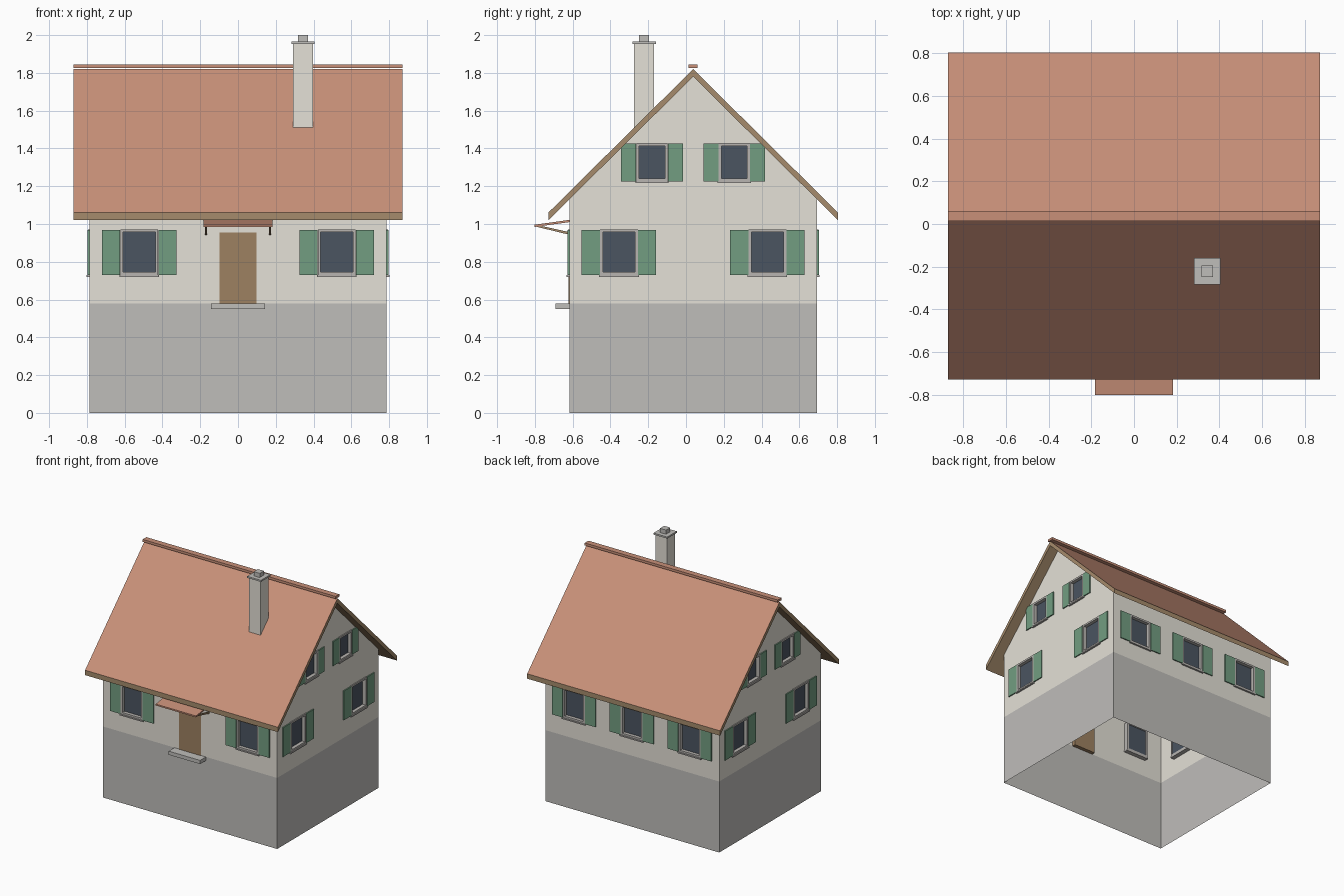
import bpy, bmesh
from math import pi
from mathutils import Matrix, Vector

if "Cube" in bpy.data.objects:
    bpy.data.objects.remove(bpy.data.objects["Cube"])

YC = 0.038                 # ridge line position
HX, HY = 0.786, 0.655      # wall half sizes
PLINTH = 0.58


def material(name, r, g, b):
    m = bpy.data.materials.new(name)
    m.diffuse_color = (r, g, b, 1)
    m.use_nodes = True
    m.node_tree.nodes["Principled BSDF"].inputs["Base Color"].default_value = m.diffuse_color
    return m


PLASTER = material("plaster", 0.78, 0.75, 0.68)
STONE = material("stone", 0.52, 0.51, 0.49)
TILE = material("tile", 0.58, 0.28, 0.19)
WOOD = material("wood", 0.38, 0.26, 0.15)
DOOR = material("door_wood", 0.34, 0.22, 0.12)
GREEN = material("green_paint", 0.17, 0.34, 0.22)
GLASS = material("glass", 0.07, 0.09, 0.12)
FRAME = material("frame_paint", 0.48, 0.46, 0.44)


def finish(name, bm, *mats):
    me = bpy.data.meshes.new(name)
    bm.to_mesh(me)
    bm.free()
    for m in mats:
        me.materials.append(m)
    ob = bpy.data.objects.new(name, me)
    bpy.context.collection.objects.link(ob)
    return ob


def boxes(name, mat, spans, M=Matrix()):
    """One object made of boxes, each (x0, x1, y0, y1, z0, z1)."""
    bm = bmesh.new()
    for x0, x1, y0, y1, z0, z1 in spans:
        T = Matrix.Translation(((x0 + x1) / 2, (y0 + y1) / 2, (z0 + z1) / 2))
        S = Matrix.Diagonal((x1 - x0, y1 - y0, z1 - z0, 1))
        bmesh.ops.create_cube(bm, size=1, matrix=M @ T @ S)
    return finish(name, bm, mat)


def prism(name, profile, x0, x1, *mats):
    """Extrude a (y, z) profile along x; upward faces use the first material."""
    bm = bmesh.new()
    f = bm.faces.new([bm.verts.new((x0, y, z)) for y, z in profile])
    r = bmesh.ops.extrude_face_region(bm, geom=[f])
    vs = [v for v in r["geom"] if isinstance(v, bmesh.types.BMVert)]
    bmesh.ops.translate(bm, verts=vs, vec=(x1 - x0, 0, 0))
    bmesh.ops.recalc_face_normals(bm, faces=bm.faces)
    if len(mats) > 1:
        for f in bm.faces:
            f.material_index = 0 if f.normal.z > 0.1 else 1
    return finish(name, bm, *mats)


def wall(name, mat, outline, M, holes=()):
    """Flat wall sheet in local xz (outside is -y) with rectangular holes."""
    bm = bmesh.new()
    bm.faces.new([bm.verts.new((x, 0, z)) for x, z in outline])
    for x0, x1, z0, z1 in holes:
        for co, no in (((x0, 0, 0), (1, 0, 0)), ((x1, 0, 0), (1, 0, 0)),
                       ((0, 0, z0), (0, 0, 1)), ((0, 0, z1), (0, 0, 1))):
            bmesh.ops.bisect_plane(bm, geom=bm.verts[:] + bm.edges[:] + bm.faces[:],
                                   dist=1e-5, plane_co=co, plane_no=no)
    gone = []
    for f in bm.faces:
        c = f.calc_center_median()
        if any(a < c.x < b and d < c.z < e for a, b, d, e in holes):
            gone.append(f)
    bmesh.ops.delete(bm, geom=gone, context='FACES')
    bm.transform(M)
    return finish(name, bm, mat)


def window(side, M, u, z0, z1, w, sw):
    """Frame, sill, glass and two shutters; returns the wall opening."""
    h, t = w / 2, 0.015
    boxes(side + "_window_frame", FRAME, [
        (u - h, u - h + t, -0.008, 0.035, z0, z1),
        (u + h - t, u + h, -0.008, 0.035, z0, z1),
        (u - h + t, u + h - t, -0.008, 0.035, z1 - t, z1),
        (u - h + t, u + h - t, -0.008, 0.035, z0, z0 + t)], M)
    boxes(side + "_window_sill", FRAME,
          [(u - h - 0.005, u + h + 0.005, -0.015, 0.035, z0 - 0.01, z0)], M)
    boxes(side + "_window_glass", GLASS,
          [(u - h + t, u + h - t, 0.02, 0.03, z0 + t, z1 - t)], M)
    boxes(side + "_shutters", GREEN, [
        (u - h - sw, u - h - 0.001, -0.01, -0.001, z0, z1 - 0.003),
        (u + h + 0.001, u + h + sw, -0.01, -0.001, z0, z1 - 0.003)], M)
    return (u - h + 0.002, u + h - 0.002, z0 + 0.002, z1 - 0.002)


# Walls, plinth and windows on all four sides
low, up = (0.73, 0.972, 0.2, 0.097), (1.226, 1.428, 0.166, 0.08)
sides = {
    "front": (0, HX, HY, [(-0.523, low), (0.523, low)]),
    "back": (pi, HX, HY, [(-0.523, low), (0, low), (0.523, low)]),
    "right": (pi / 2, HY, HX, [(-0.393, low), (0.393, low), (-0.218, up), (0.218, up)]),
    "left": (-pi / 2, HY, HX, [(-0.393, low), (0.393, low), (-0.218, up), (0.218, up)]),
}
for side, (angle, half, dist, wins) in sides.items():
    M = (Matrix.Translation((0, YC, 0)) @ Matrix.Rotation(angle, 4, 'Z')
         @ Matrix.Translation((0, -dist, 0)))
    holes = [window(side, M, u, *spec) for u, spec in wins]
    outline = [(-half, PLINTH), (half, PLINTH), (half, 1.14)]
    if side in ("right", "left"):
        outline.append((0, 1.79))
    else:
        holes.append((-0.098, 0.098, PLINTH, 0.953) if side == "front" else holes[0])
    outline.append((-half, 1.14))
    wall(side + "_wall", PLASTER, outline, M, holes)
    wall(side + "_plinth", STONE,
         [(-half, 0), (half, 0), (half, PLINTH), (-half, PLINTH)], M)

# Roof slab with tiled top and wooden edges
RX, RY = 0.872, 0.767
prism("roof", [(YC - RY, 1.02), (YC - RY, 1.06), (YC, 1.82), (YC + RY, 1.06),
               (YC + RY, 1.02), (YC, 1.78)], -RX, RX, TILE, WOOD)
boxes("ridge_cap", TILE, [(-RX, RX, YC - 0.024, YC + 0.024, 1.825, 1.845)])

# Chimney
boxes("chimney", PLASTER, [(0.292, 0.396, -0.274, -0.17, 1.46, 1.955)])
boxes("chimney_cap", STONE, [(0.282, 0.406, -0.284, -0.16, 1.953, 1.966)])
boxes("chimney_pot", STONE, [(0.317, 0.371, -0.249, -0.195, 1.966, 2.0)])

# Front entrance
F = YC - HY
boxes("door", DOOR, [(-0.099, 0.099, F - 0.004, F + 0.03, PLINTH, 0.955)])
boxes("door_step", STONE, [(-0.142, 0.142, F - 0.075, F, 0.55, PLINTH)])
prism("door_canopy", [(F, 1.022), (F, 1.01), (-0.802, 0.984), (-0.802, 0.996)],
      -0.182, 0.182, TILE)
for name, x in (("left_canopy_strut", -0.17), ("right_canopy_strut", 0.17)):
    prism(name, [(F, 0.957), (F, 0.943), (-0.79, 0.985), (-0.79, 0.995)],
          x - 0.006, x + 0.006, WOOD)
